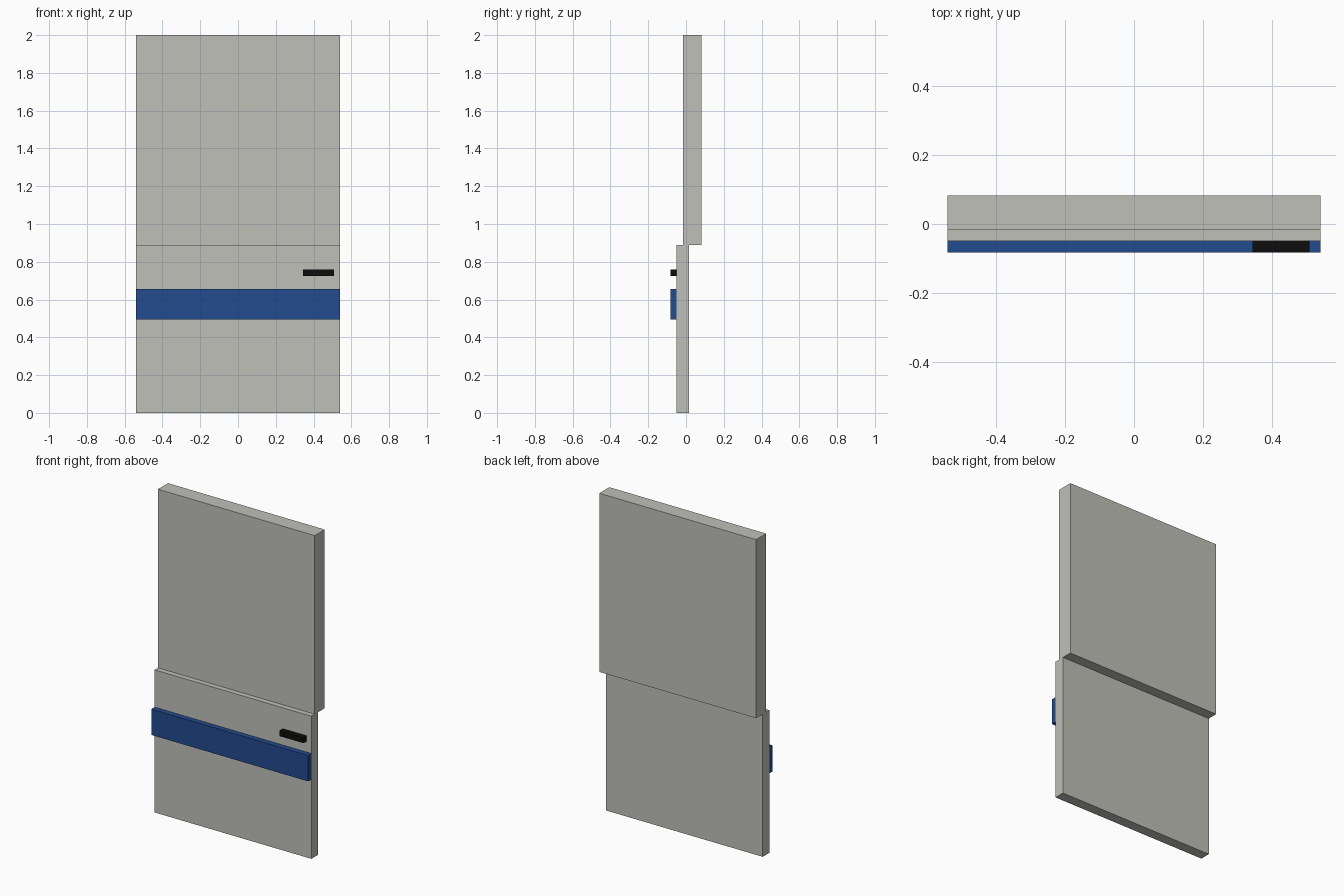
import bpy

cube = bpy.data.objects.get("Cube")
if cube:
    bpy.data.objects.remove(cube, do_unlink=True)


def material(name, rgb):
    mat = bpy.data.materials.new(name)
    mat.use_nodes = True
    color = (*rgb, 1.0)
    mat.diffuse_color = color
    mat.node_tree.nodes["Principled BSDF"].inputs["Base Color"].default_value = color
    return mat


def box(name, x, y, z, mat):
    """Box spanning the given (min, max) ranges."""
    spans = (x, y, z)
    bpy.ops.mesh.primitive_cube_add(size=1, location=[(a + b) / 2 for a, b in spans])
    obj = bpy.context.object
    obj.name = name
    obj.scale = [b - a for a, b in spans]
    bpy.ops.object.transform_apply(location=False, rotation=False, scale=True)
    obj.data.materials.append(mat)
    return obj


grey = material("warm light grey", (0.53, 0.53, 0.49))
blue = material("deep blue", (0.016, 0.072, 0.275))
black = material("black", (0.004, 0.004, 0.004))

# Depth is built from one panel step
STEP = 0.0328
FRONT = -2.5 * STEP
HALF = 0.54
SEAM = 0.888
full_width = (-HALF, HALF)
trim_depth = (FRONT, FRONT + STEP)

# Thick upper panel, set back from the lower one
box("upper_panel", full_width, (FRONT + 2 * STEP, -FRONT), (SEAM, 2.0), grey)
# Thinner lower panel
box("lower_panel", full_width, (FRONT + STEP, FRONT + 3 * STEP), (0.0, SEAM), grey)
# Raised band and small handle on the lower panel
box("band", full_width, trim_depth, (0.495, 0.656), blue)
box("handle", (0.343, 0.508), trim_depth, (0.724, 0.758), black)
